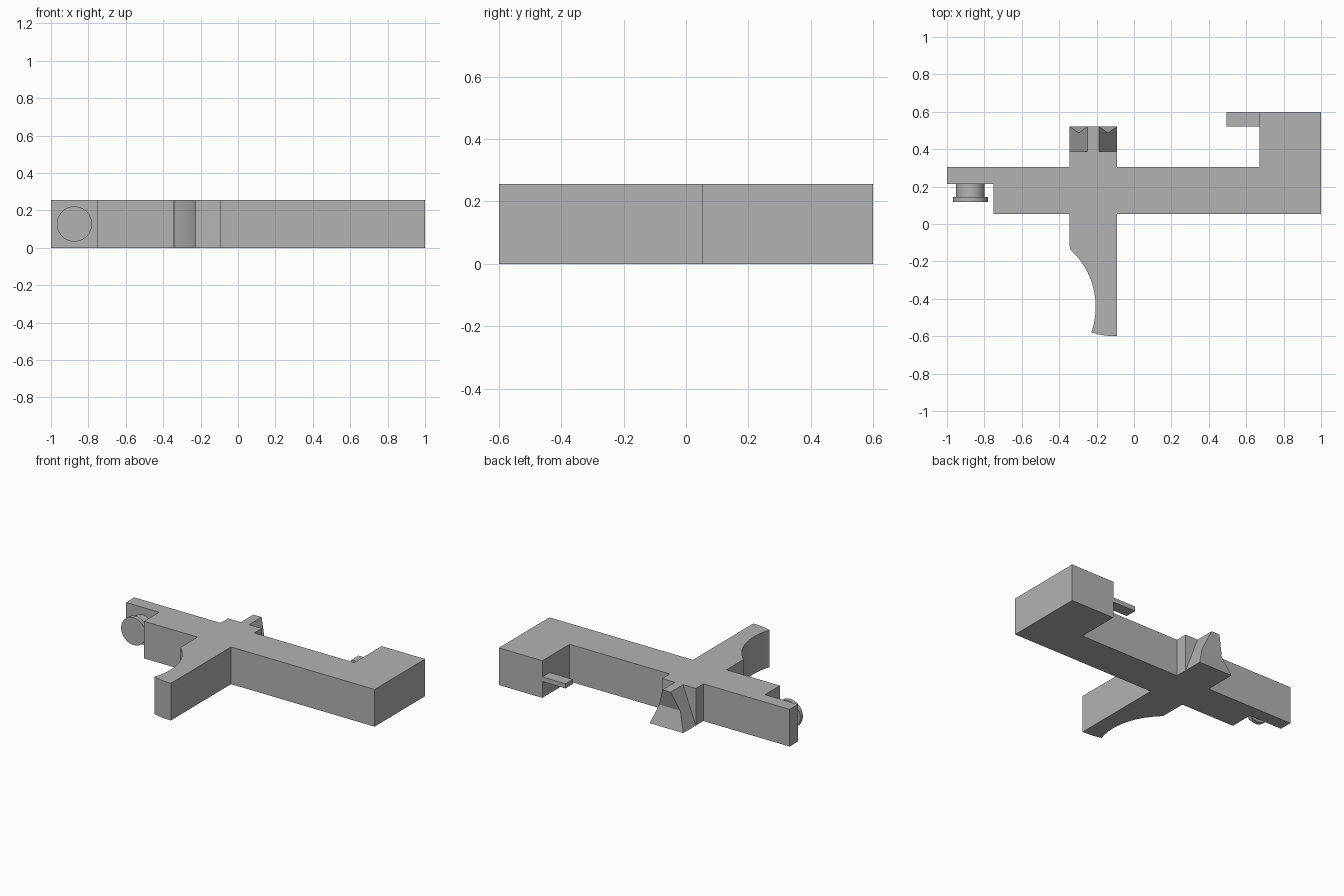
import bpy, bmesh, math
from mathutils import Matrix

if "Cube" in bpy.data.objects:
    bpy.data.objects.remove(bpy.data.objects["Cube"], do_unlink=True)

GREY = (0.45, 0.45, 0.45, 1)
grey = bpy.data.materials.new("plain_grey")
grey.use_nodes = True
grey.diffuse_color = GREY
grey.node_tree.nodes["Principled BSDF"].inputs["Base Color"].default_value = GREY

HEIGHT = 0.255
MID = HEIGHT / 2


def finish(name, bm):
    """Turn a bmesh into a named object with sharp edges kept."""
    bmesh.ops.recalc_face_normals(bm, faces=bm.faces)
    mesh = bpy.data.meshes.new(name)
    bm.to_mesh(mesh)
    bm.free()
    mesh.materials.append(grey)
    obj = bpy.data.objects.new(name, mesh)
    bpy.context.collection.objects.link(obj)
    bpy.ops.object.select_all(action="DESELECT")
    obj.select_set(True)
    bpy.context.view_layer.objects.active = obj
    bpy.ops.object.shade_smooth_by_angle(angle=math.radians(25))


def loft(name, rings):
    """Join matching rings of points and cap both ends."""
    bm = bmesh.new()
    loops = [[bm.verts.new(p) for p in ring] for ring in rings]
    for a, b in zip(loops, loops[1:]):
        for i in range(len(a)):
            j = (i + 1) % len(a)
            bm.faces.new((a[i], a[j], b[j], b[i]))
    bm.faces.new(loops[0])
    bm.faces.new(loops[-1])
    finish(name, bm)


def plate(name, outline, z0, z1):
    loft(name, [[(x, y, z) for x, y in outline] for z in (z0, z1)])


def disc(name, radius, y0, y1):
    """Cylinder along y at the pin position."""
    bm = bmesh.new()
    place = Matrix.Translation((-0.875, (y0 + y1) / 2, MID)) @ Matrix.Rotation(math.pi / 2, 4, "X")
    bmesh.ops.create_cone(bm, cap_ends=True, segments=48, radius1=radius,
                          radius2=radius, depth=y1 - y0, matrix=place)
    finish(name, bm)


# Body: bar, hooked end block, curved lever and rear stub in one outline
steps = 24
arc = []
for i in range(steps + 1):
    a = math.radians(48.2 - 67.4 * i / steps)
    arc.append((-0.62 + 0.415 * math.cos(a), -0.443 + 0.415 * math.sin(a)))
tip = [(-0.19, -0.59), (-0.15, -0.597), (-0.09, -0.6)]
outline = [(-1, 0.305), (-1, 0.215), (-0.75, 0.215), (-0.75, 0.053), (-0.345, 0.053)]
outline += arc + tip
outline += [(-0.09, 0.053), (1, 0.053), (1, 0.6), (0.67, 0.6), (0.67, 0.305),
            (-0.09, 0.305), (-0.09, 0.387), (-0.345, 0.387), (-0.345, 0.305)]
plate("body", outline, 0, HEIGHT)

# Tapered tooth behind the stub, with a notch across its end
centre = -0.2175
rings = []
for z, half, end in ((0, 0.1275, 0.522), (MID, 0.0795, 0.487), (HEIGHT, 0.0315, 0.522)):
    left, right = centre - half, centre + half
    rings.append([(left, 0.387, z), (right, 0.387, z), (right, end, z), (left, end, z)])
loft("notched_tooth", rings)

# Thin tab on the hooked end
plate("hook_tab", [(0.495, 0.52), (0.67, 0.52), (0.67, 0.6), (0.495, 0.6)],
      MID - 0.016, MID + 0.016)

# Headed pin on the narrow end
disc("pin_shaft", 0.077, 0.14, 0.215)
disc("pin_head", 0.094, 0.117, 0.145)
